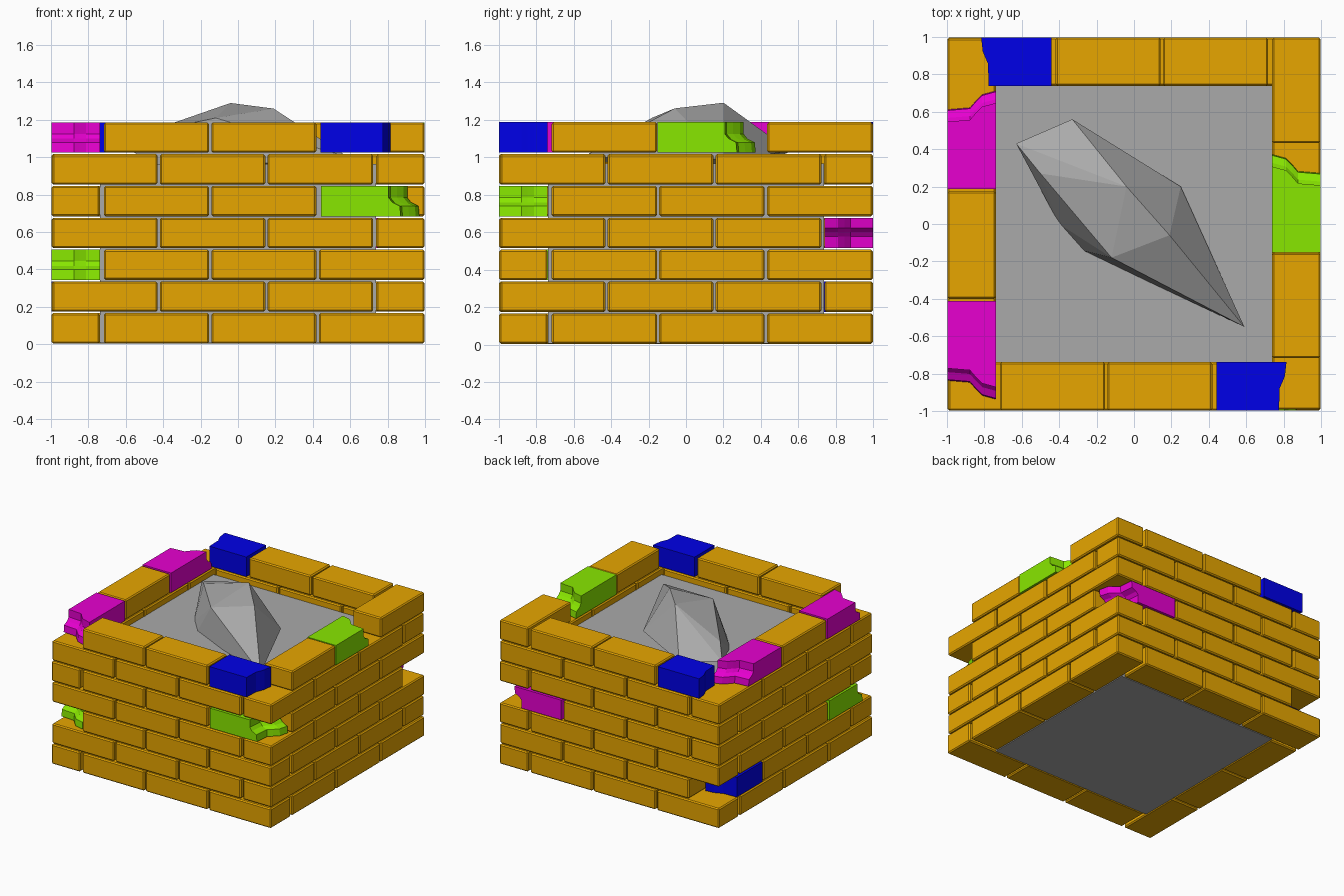
import bpy, bmesh
from math import pi
from mathutils import Matrix, Vector

cube = bpy.data.objects.get("Cube")
if cube:
    bpy.data.objects.remove(cube)


def material(name, rgb):
    m = bpy.data.materials.new(name)
    m.use_nodes = True
    m.diffuse_color = (*rgb, 1)
    m.node_tree.nodes["Principled BSDF"].inputs["Base Color"].default_value = (*rgb, 1)
    return m


OCHRE = material("ochre brick", (0.8, 0.38, 0))
BLUE = material("blue brick", (0, 0, 0.8))
GREEN = material("green brick", (0.25, 0.8, 0))
MAGENTA = material("magenta brick", (0.8, 0, 0.63))
GREY = material("grey stone", (0.4, 0.4, 0.4))

OUTER, DEPTH, HEIGHT, PITCH = -0.997, 0.258, 0.162, 0.17
# Brick extents along a wall, for even and odd courses
EVEN = [(-0.717, -0.155), (-0.143, 0.419), (0.433, 0.997)]
ODD = [(-0.992, -0.43), (-0.418, 0.146), (0.158, 0.722)]


def finish(bm, name, mat, bevel=0):
    bmesh.ops.recalc_face_normals(bm, faces=bm.faces)
    mesh = bpy.data.meshes.new(name)
    bm.to_mesh(mesh)
    bm.free()
    mesh.materials.append(mat)
    ob = bpy.data.objects.new(name, mesh)
    bpy.context.collection.objects.link(ob)
    if bevel:
        mod = ob.modifiers.new("worn edges", "BEVEL")
        mod.width, mod.segments = bevel, 1


def box(name, lo, hi, mat, turn=0, bevel=0):
    lo, hi = Vector(lo), Vector(hi)
    bm = bmesh.new()
    bmesh.ops.create_cube(bm, size=1)
    place = Matrix.Translation((lo + hi) / 2) @ Matrix.Diagonal((*(hi - lo), 1))
    bm.transform(Matrix.Rotation(turn, 4, "Z") @ place)
    finish(bm, name, mat, bevel)


# Broken end: S-curve across the depth, ledge growing towards the bottom
CRACK = [(0, 0), (0.12, 0.01), (0.15, 0.045), (0.185, 0.08), (DEPTH, 0.1)]
LEDGE = [(0, 0.065), (0.055, 0.06), (0.075, 0.02), (0.1, 0), (HEIGHT, 0)]


def broken_brick(name, start, way, z, turn, mat, swap=False, upside=False):
    length, curve, step = (0.335, 0.4, 0) if mat == BLUE else (0.36, 1, 1)
    bm = bmesh.new()
    rings = []
    for h, out in LEDGE:
        plan = [(0, 0)] + [(length + c * curve + out * step, v) for v, c in CRACK] + [(0, DEPTH)]
        ring = []
        for u, v in plan:
            depth = DEPTH - v if swap else v
            up = HEIGHT - h if upside else h
            ring.append(bm.verts.new((start + way * u, OUTER + depth, z + up)))
        rings.append(ring)
    n = len(rings[0])
    for a, b in zip(rings, rings[1:]):
        for i in range(n):
            j = (i + 1) % n
            bm.faces.new((a[i], a[j], b[j], b[i]))
    bm.faces.new(rings[0])
    bm.faces.new(rings[-1])
    bm.transform(Matrix.Rotation(turn, 4, "Z"))
    finish(bm, name, mat)


# (course, wall, brick): colour, whole end, direction of the broken end, options
BROKEN = {
    (1, 3, 0): (BLUE, -0.43, -1, {}),
    (2, 3, 2): (GREEN, 0.44, 1, {}),
    (3, 2, 0): (MAGENTA, -0.435, -1, {"upside": True}),
    (4, 0, 2): (GREEN, 0.445, 1, {}),
    (6, 0, 2): (BLUE, 0.44, 1, {}),
    (6, 1, 1): (GREEN, -0.153, 1, {}),
    (6, 2, 2): (BLUE, 0.442, 1, {"swap": True}),
    (6, 3, 0): (MAGENTA, -0.187, -1, {}),
    (6, 3, 2): (MAGENTA, 0.412, 1, {}),
}
WALLS = ["front", "right", "back", "left"]

# Seven courses laid as a pinwheel whose direction alternates
for course in range(7):
    z = 0.004 + course * PITCH
    for wall, side in enumerate(WALLS):
        for i, (a, b) in enumerate(ODD if course % 2 else EVEN):
            turn = wall * pi / 2
            name = f"{side}_brick_{course}_{i}"
            if (course, wall, i) in BROKEN:
                mat, start, way, options = BROKEN[course, wall, i]
                broken_brick("broken_" + name, start, way, z, turn, mat, **options)
            else:
                # The brick between the two magenta ones sits further back
                if (course, wall, i) == (6, 3, 1):
                    a, b = -0.175, 0.4
                box(name, (a, OUTER, z), (b, OUTER + DEPTH, z + HEIGHT), OCHRE, turn, 0.009)

# Solid fill inside the walls
box("stone_fill", (-0.737, -0.737, 0.006), (0.737, 0.737, 0.965), GREY)

# Faceted boulder resting on the fill
POINTS = [(-0.63, 0.43, 1.06), (-0.33, 0.56, 1.03), (0.25, 0.2, 0.99), (0.59, -0.55, 1.0),
          (-0.28, -0.14, 0.94), (-0.4, 0, 0.95), (-0.5, 0.27, 1.13), (-0.04, 0.2, 1.29),
          (0.19, -0.06, 1.26), (-0.12, -0.18, 1.21), (-0.1, 0.1, 0.85)]
bm = bmesh.new()
for p in POINTS:
    bm.verts.new(p)
bmesh.ops.convex_hull(bm, input=bm.verts)
bmesh.ops.delete(bm, geom=[v for v in bm.verts if not v.link_faces], context="VERTS")
finish(bm, "boulder", GREY)
